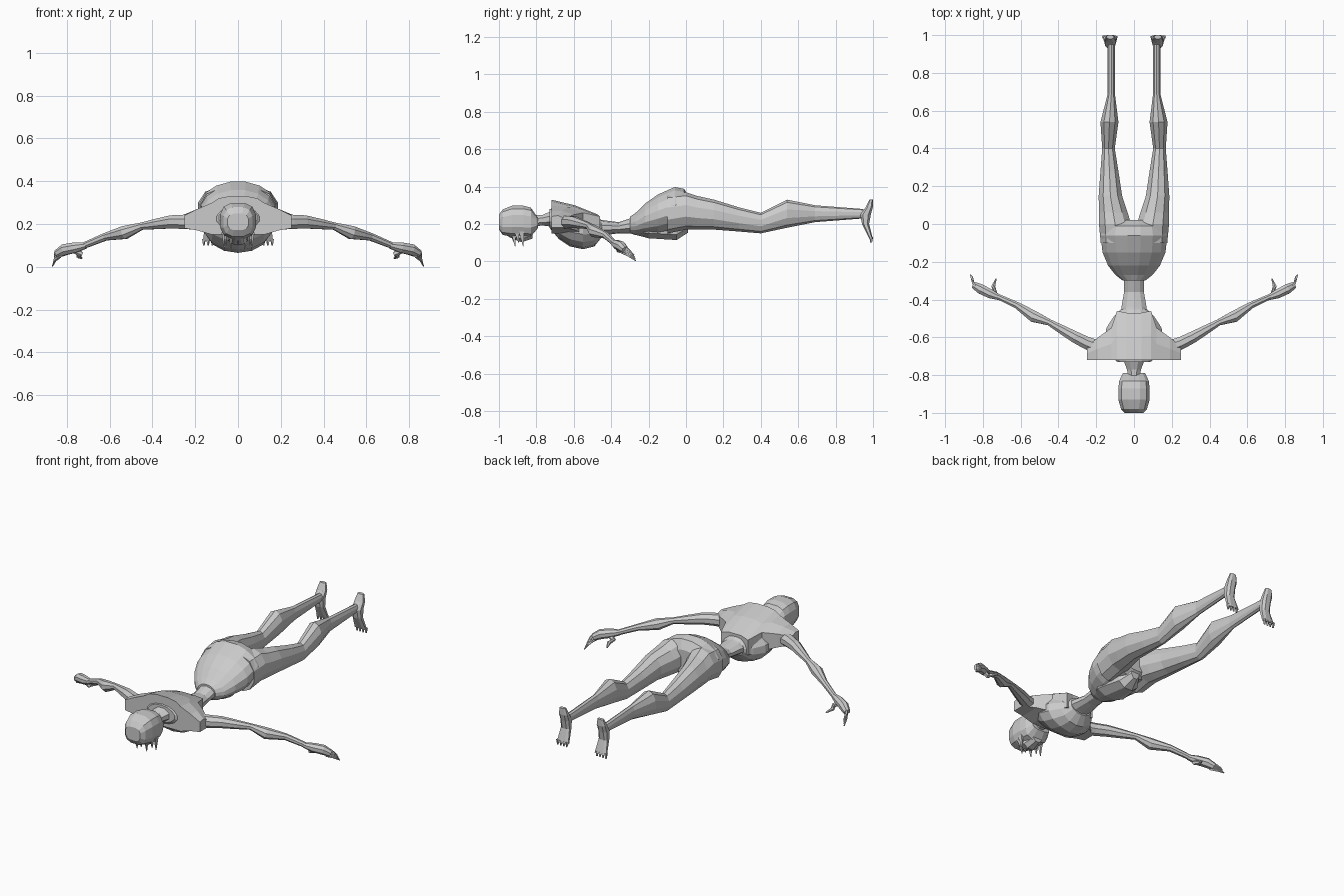
import bpy, bmesh, math
from mathutils import Vector

old = bpy.data.objects.get("Cube")
if old:
    bpy.data.objects.remove(old, do_unlink=True)

shade = (0.6, 0.6, 0.6, 1)
grey = bpy.data.materials.new("plain_grey")
grey.use_nodes = True
grey.diffuse_color = shade
grey.node_tree.nodes["Principled BSDF"].inputs["Base Color"].default_value = shade


def loft(name, rings):
    """Skin a series of equal-length point rings and cap both ends."""
    bm = bmesh.new()
    loops = [[bm.verts.new(point) for point in ring] for ring in rings]
    for lower, upper in zip(loops, loops[1:]):
        for i in range(len(lower)):
            bm.faces.new((lower[i - 1], lower[i], upper[i], upper[i - 1]))
    bm.faces.new(loops[0])
    bm.faces.new(loops[-1])
    bmesh.ops.recalc_face_normals(bm, faces=bm.faces)
    mesh = bpy.data.meshes.new(name)
    bm.to_mesh(mesh)
    bm.free()
    mesh.materials.append(grey)
    obj = bpy.data.objects.new(name, mesh)
    bpy.context.collection.objects.link(obj)
    return obj


def oval(centre, across, along, sides, power=2):
    """Rounded ring around a centre, spanned by two half-axes."""
    ring = []
    for i in range(sides):
        angle = math.tau * (i + 0.5) / sides
        cos, sin = math.cos(angle), math.sin(angle)
        ring.append(Vector(centre)
                    + Vector(across) * math.copysign(abs(cos) ** (2 / power), cos)
                    + Vector(along) * math.copysign(abs(sin) ** (2 / power), sin))
    return ring


def tube(name, rows, sides, power=2):
    """Body section along y; rows hold y, inner x, outer x, bottom z, top z."""
    rings = []
    for y, inner, outer, bottom, top in rows:
        centre = ((inner + outer) / 2, y, (bottom + top) / 2)
        across = ((outer - inner) / 2, 0, 0)
        upward = (0, 0, (top - bottom) / 2)
        rings.append(oval(centre, across, upward, sides, power))
    return loft(name, rings)


def trunk(name, rows, sides, power=2):
    """Centred body section; rows hold y, half width, bottom z, top z."""
    return tube(name, [(y, -width, width, bottom, top)
                       for y, width, bottom, top in rows], sides, power)


def limb(name, rows, sides=6):
    """Round section that follows a path; rows hold x, y, z, radius."""
    points = [Vector(row[:3]) for row in rows]
    last = len(points) - 1
    rings = []
    for i, row in enumerate(rows):
        heading = (points[min(i + 1, last)] - points[max(i - 1, 0)]).normalized()
        side = heading.cross(Vector((0, 0, 1))).normalized()
        rings.append(oval(points[i], side * row[3], side.cross(heading) * row[3], sides))
    return loft(name, rings)


def both(obj):
    """Name the +x part left and add its mirrored right twin."""
    base = obj.name
    twin = obj.copy()
    twin.data = obj.data.copy()
    for vertex in twin.data.vertices:
        vertex.co.x *= -1
    twin.data.flip_normals()
    obj.name, twin.name = "left_" + base, "right_" + base
    bpy.context.collection.objects.link(twin)


# Head, chin and neck
trunk("head", [(-1, .05, .17, .25), (-.98, .07, .14, .28), (-.93, .085, .13, .3),
               (-.87, .085, .13, .3), (-.83, .08, .13, .29), (-.79, .06, .18, .23)],
      sides=12, power=2.8)
trunk("chin", [(-.95, .03, .13, .17), (-.88, .05, .1, .17), (-.82, .03, .12, .18)], sides=8)
trunk("neck", [(-.83, .03, .18, .25), (-.77, .04, .19, .25), (-.7, .07, .18, .28)], sides=8)

# Hanging hair spikes, arranged around the face
for k in range(4):
    turn = math.pi * k / 6
    x, y = .07 * math.cos(turn), -.88 - .05 * math.sin(turn)
    tip = .1 if k % 2 else .08
    both(loft(f"hair_spike_{k}", [
        oval((x, y, .16), (.01, 0, 0), (0, .02, 0), sides=4),
        oval((x * .9, y + .01, tip), (.002, 0, 0), (0, .002, 0), sides=4)]))

# Ribcage
trunk("ribcage", [(-.73, .09, .18, .28), (-.68, .15, .12, .29), (-.62, .16, .08, .28),
                  (-.55, .15, .065, .27), (-.49, .11, .08, .25), (-.45, .07, .13, .22)],
      sides=14)

# Shoulder yoke: x, rear edge y, front top z, rear top z, underside z
stations = [(.25, -.65, .24, .23, .18), (.19, -.6, .27, .25, .17),
            (.12, -.55, .3, .26, .15), (.09, -.46, .32, .24, .15),
            (.04, -.47, .33, .25, .15)]
mirrored = [(-x, *rest) for x, *rest in reversed(stations)]
yoke = []
for x, rear, high, low, under in stations + mirrored:
    front = -.72
    ridge = (x, (front + rear) / 2, (high + low) / 2 + .01)
    yoke.append([(x, front, high), ridge, (x, rear, low),
                 (x, rear, under), (x, front, under)])
loft("shoulder_yoke", yoke)

# Waist, hips and front of the pelvis
trunk("waist", [(-.49, .07, .13, .23), (-.44, .07, .14, .22), (-.36, .055, .15, .21),
                (-.3, .055, .15, .23), (-.26, .08, .15, .25)], sides=10)
trunk("hips", [(-.3, .06, .15, .24), (-.27, .1, .14, .26), (-.22, .14, .14, .31),
               (-.15, .17, .14, .36), (-.06, .18, .16, .4), (-.01, .17, .17, .39),
               (.02, .11, .2, .34)], sides=16)
trunk("pelvis_front", [(-.27, .06, .14, .2), (-.2, .1, .12, .22),
                       (-.05, .07, .11, .22), (.01, .03, .15, .24)], sides=8)

# Legs
both(tube("leg", [(-.1, .02, .18, .15, .36), (0, .01, .19, .17, .37),
                  (.06, .03, .19, .17, .35), (.15, .06, .19, .17, .33),
                  (.28, .08, .18, .16, .29), (.4, .1, .17, .15, .26),
                  (.54, .08, .18, .18, .33), (.69, .1, .14, .21, .3),
                  (.95, .1, .14, .23, .28)], sides=10))

# Feet: heel up, toes down; rows hold z, half width, instep y, sole y
foot = []
for z, width, instep, sole in [(.33, .02, .98, 1), (.29, .03, .96, 1), (.25, .03, .93, .99),
                               (.2, .03, .94, .98), (.12, .04, .98, 1)]:
    foot.append(oval((.126, (instep + sole) / 2, z), (width, 0, 0),
                     (0, (sole - instep) / 2, 0), sides=8, power=2.6))
both(loft("foot", foot))
for k in range(4):
    x = .1 + .02 * k
    both(loft(f"toe_{k}", [oval((x, .99, .13), (.01, 0, 0), (0, .01, 0), sides=5),
                           oval((x, .99, .1), (.004, 0, 0), (0, .005, 0), sides=5)]))

# Arms
both(limb("arm", [(.17, -.66, .21, .04), (.25, -.63, .21, .036), (.31, -.6, .21, .033),
                  (.38, -.56, .2, .026), (.45, -.52, .19, .018), (.53, -.49, .16, .033),
                  (.62, -.43, .14, .019), (.73, -.38, .095, .015)], sides=8))

# Hands: palm, fingers and curled thumb
both(limb("palm", [(.71, -.39, .1, .015), (.76, -.37, .09, .026),
                   (.81, -.345, .08, .028), (.845, -.325, .06, .02)], sides=8))
for k in range(4):
    spread = k / 100
    both(limb(f"finger_{k}", [
        (.83 + spread / 3, -.345 + spread / 2, .05 + spread, .008),
        (.852, -.31, .033 + spread, .007),
        (.866 - spread / 3, -.268 - spread / 3, .004 + spread, .003)], sides=5))
both(limb("thumb", [(.78, -.365, .085, .014), (.735, -.36, .06, .014),
                    (.745, -.33, .05, .011), (.73, -.29, .04, .004)]))
